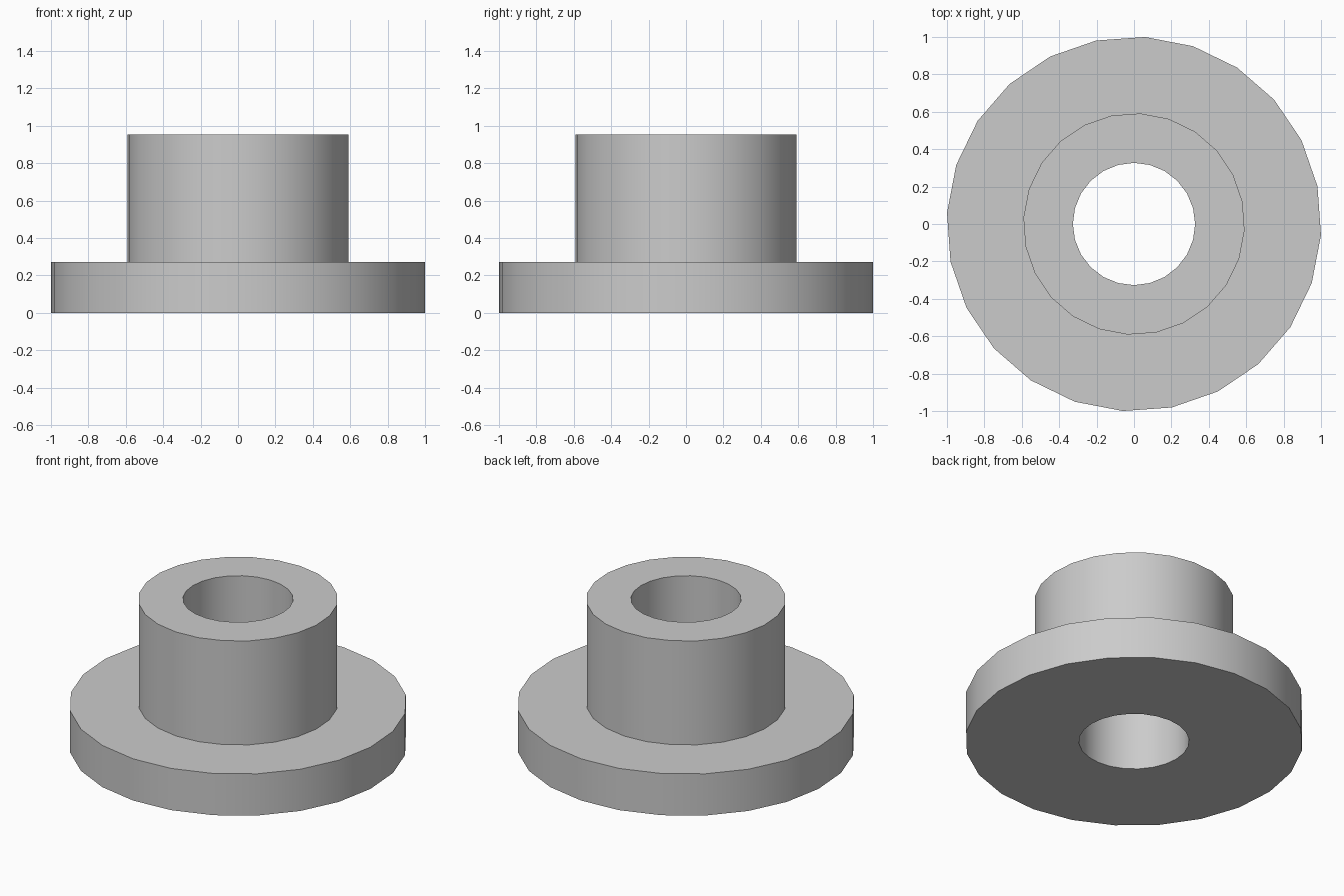
import bpy, bmesh
from math import cos, sin, pi, radians

SIDES = 24
TURN = radians(-3.4)

cube = bpy.data.objects.get("Cube")
if cube:
    bpy.data.objects.remove(cube, do_unlink=True)

# Plain grey material
grey = bpy.data.materials.new("plain_grey")
grey.use_nodes = True
colour = (0.6, 0.6, 0.6, 1)
grey.diffuse_color = colour
grey.node_tree.nodes["Principled BSDF"].inputs["Base Color"].default_value = colour

# Closed cross-section: radius, height, angular offset
BORE, HUB, FLANGE = 0.327, 0.592, 1.0015
profile = [
    (BORE, 0, 0),
    (FLANGE, 0, TURN),
    (FLANGE, 0.273, TURN),
    (HUB, 0.273, TURN),
    (HUB, 0.953, TURN),
    (BORE, 0.953, 0),
]

# Revolve the section into a flanged sleeve with a through bore
bm = bmesh.new()
rings = []
for radius, height, offset in profile:
    angles = [offset + 2 * pi * i / SIDES for i in range(SIDES)]
    rings.append([bm.verts.new((radius * cos(a), radius * sin(a), height)) for a in angles])
for k, lower in enumerate(rings):
    upper = rings[(k + 1) % len(rings)]
    for i in range(SIDES):
        j = (i + 1) % SIDES
        bm.faces.new((lower[i], lower[j], upper[j], upper[i]))
bmesh.ops.recalc_face_normals(bm, faces=bm.faces)

mesh = bpy.data.meshes.new("flanged_bushing")
bm.to_mesh(mesh)
bm.free()
mesh.materials.append(grey)
bushing = bpy.data.objects.new("flanged_bushing", mesh)
bpy.context.collection.objects.link(bushing)

# Smooth round walls, crisp rims
bpy.ops.object.select_all(action="DESELECT")
bushing.select_set(True)
bpy.context.view_layer.objects.active = bushing
bpy.ops.object.shade_smooth_by_angle(angle=radians(30))
